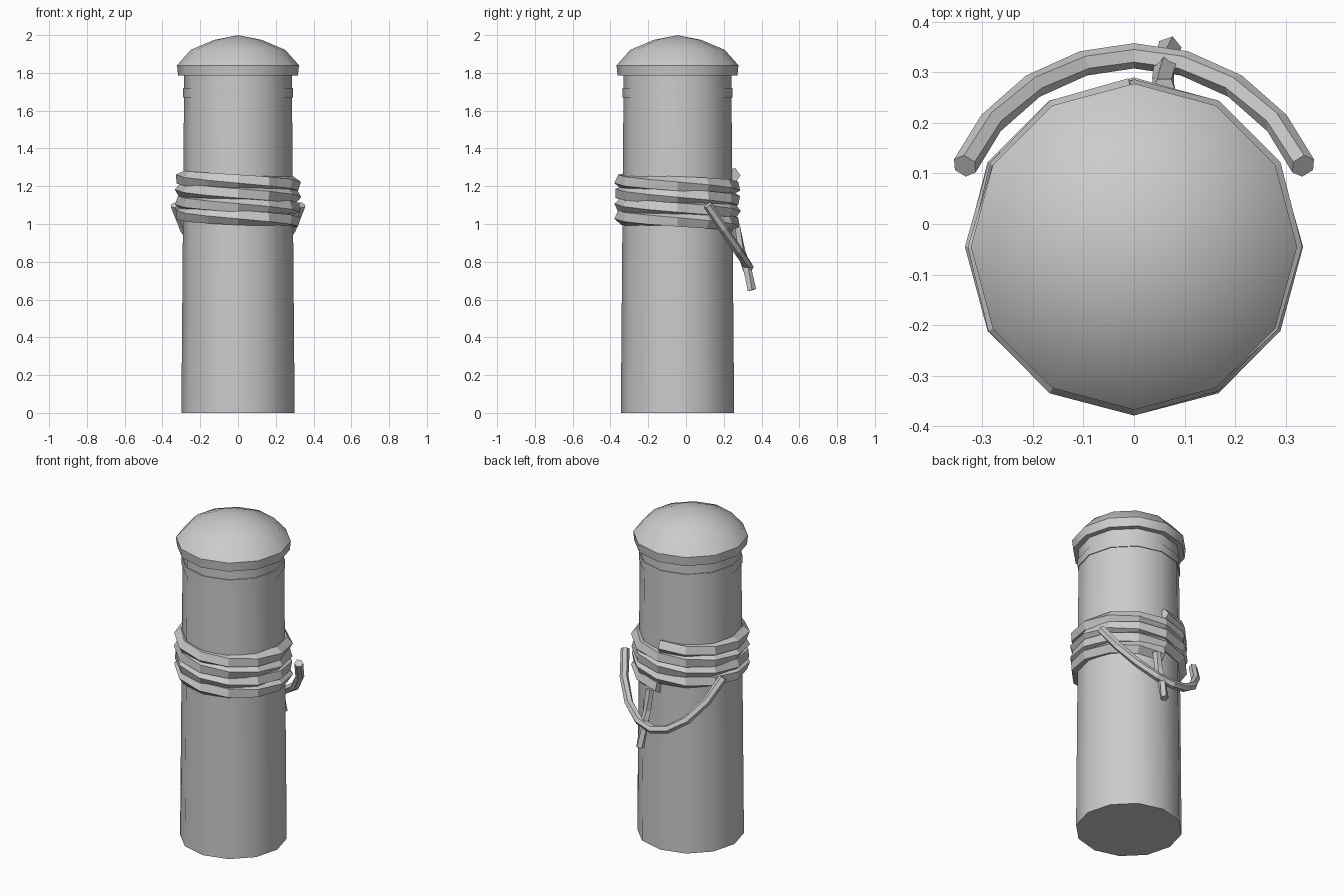
import bpy, bmesh, math
from mathutils import Vector

if "Cube" in bpy.data.objects:
    bpy.data.objects.remove(bpy.data.objects["Cube"])

CY = -0.045  # post axis offset


def finish(bm, name, smooth=None):
    bmesh.ops.recalc_face_normals(bm, faces=bm.faces)
    me = bpy.data.meshes.new(name)
    bm.to_mesh(me)
    bm.free()
    ob = bpy.data.objects.new(name, me)
    bpy.context.collection.objects.link(ob)
    if smooth:
        bpy.ops.object.select_all(action='DESELECT')
        ob.select_set(True)
        bpy.context.view_layer.objects.active = ob
        bpy.ops.object.shade_smooth_by_angle(angle=math.radians(smooth))
    return ob


def skin(bm, rings):
    # bridge consecutive rings and close both ends
    n = len(rings[0])
    for a, b in zip(rings, rings[1:]):
        for i in range(n):
            j = (i + 1) % n
            bm.faces.new((a[i], a[j], b[j], b[i]))
    bm.faces.new(rings[0])
    bm.faces.new(rings[-1])


def lathe(name, profile, n=12, smooth=35):
    bm = bmesh.new()
    rings = []
    for r, z in profile:
        rings.append([bm.verts.new((r * math.cos(2 * math.pi * i / n),
                                    CY + r * math.sin(2 * math.pi * i / n), z))
                      for i in range(n)])
    skin(bm, rings)
    bmesh.ops.remove_doubles(bm, verts=bm.verts, dist=1e-4)
    return finish(bm, name, smooth)


def tube(name, pts, radius, sides, ref, twist=0.0):
    pts = [Vector(p) for p in pts]
    bm = bmesh.new()
    rings = []
    for k, p in enumerate(pts):
        t = (pts[min(k + 1, len(pts) - 1)] - pts[max(k - 1, 0)]).normalized()
        u = t.cross(Vector(ref)).normalized()
        v = t.cross(u)
        ring = []
        for i in range(sides):
            a = 2 * math.pi * i / sides + twist * k
            ring.append(bm.verts.new(p + radius * (math.cos(a) * u + math.sin(a) * v)))
        rings.append(ring)
    skin(bm, rings)
    return finish(bm, name)


# tapered post
lathe("post", [(0.30, 0), (0.285, 1.80)])

# thin collar below the cap
lathe("collar", [(0.28, 1.67), (0.291, 1.67), (0.291, 1.72), (0.28, 1.72)])

# cap lip and dome
lathe("cap", [(0.28, 1.785), (0.317, 1.785), (0.323, 1.84), (0.25, 1.922),
              (0.125, 1.975), (0.0, 2.0)])

# rope wound around the post
turns, seg = 4, 12
helix = []
for k in range(turns * seg + 1):
    a = 2 * math.pi * k / seg + math.pi / 2
    helix.append((0.293 * math.cos(a), CY + 0.293 * math.sin(a),
                  1.257 - 0.252 * k / (turns * seg)))
tube("rope_wrap", helix, 0.042, 5, (0, 0, 1), math.radians(14))

# slack loop hanging at the back
half = [(0.335, 0.115), (0.283, 0.200), (0.20, 0.273), (0.10, 0.318)]
flat = half + [(0, 0.333)] + [(-x, y) for x, y in reversed(half)]
tube("rope_loop", [(x, y, 1.10 - 1.5 * (y - 0.115)) for x, y in flat],
     0.025, 6, (0, 0, 1))

# loose rope end
tube("rope_tail", [(0.06, 0.268, 0.98), (0.06, 0.29, 0.86),
                   (0.065, 0.325, 0.75), (0.07, 0.349, 0.65)],
     0.024, 5, (1, 0, 0), 0.3)
